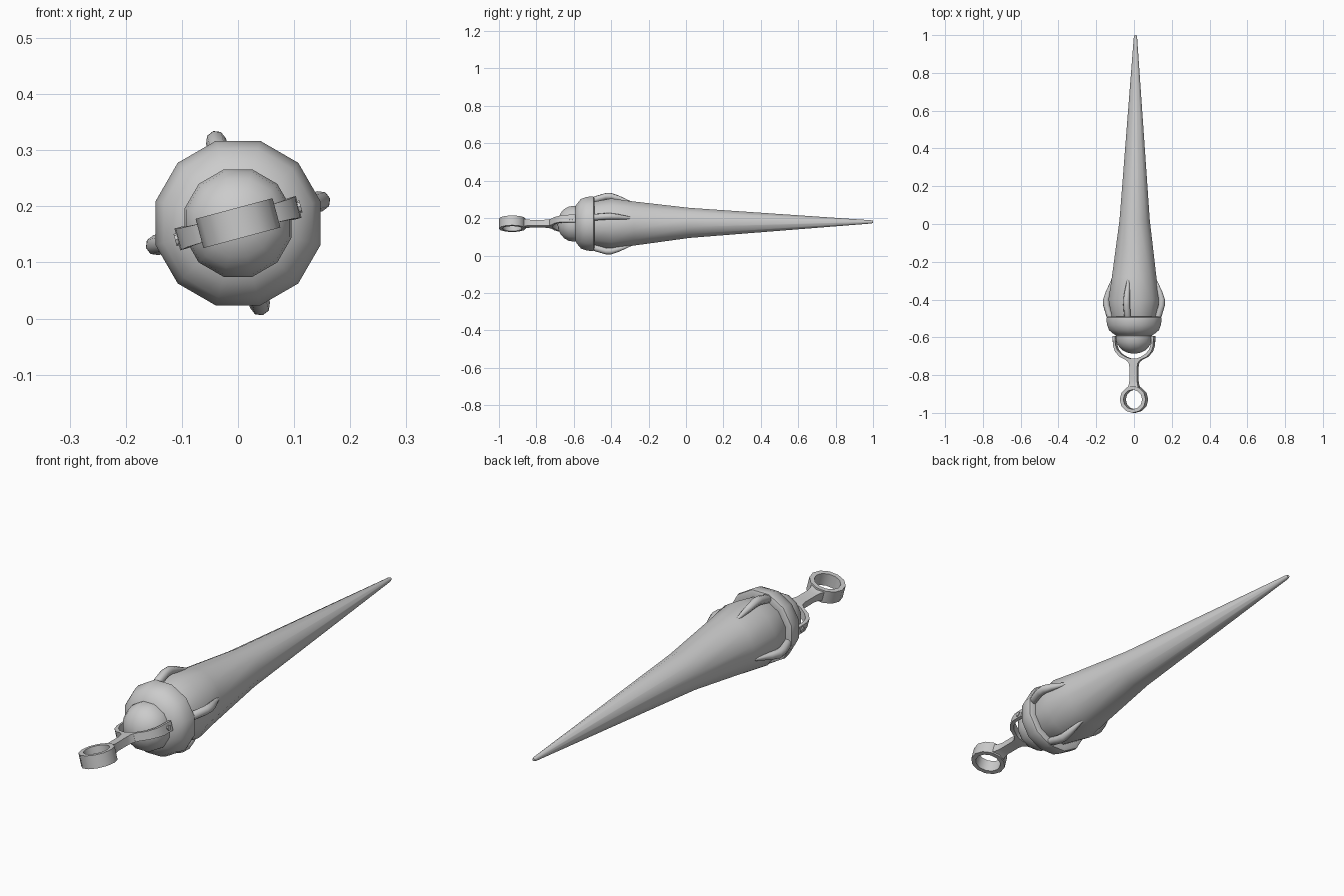
import bpy, bmesh, math
from mathutils import Matrix, Vector

if "Cube" in bpy.data.objects:
    bpy.data.objects.remove(bpy.data.objects["Cube"])

# Everything is built round the y axis, then rolled and lifted into place
PLACE = Matrix.Translation((0, 0, 0.17)) @ Matrix.Rotation(math.radians(-15), 4, 'Y')


def finish(name, bm, angle=40):
    bmesh.ops.recalc_face_normals(bm, faces=bm.faces)
    bm.transform(PLACE)
    me = bpy.data.meshes.new(name)
    bm.to_mesh(me)
    bm.free()
    ob = bpy.data.objects.new(name, me)
    bpy.context.collection.objects.link(ob)
    bpy.ops.object.select_all(action='DESELECT')
    ob.select_set(True)
    bpy.context.view_layer.objects.active = ob
    bpy.ops.object.shade_smooth_by_angle(angle=math.radians(angle))
    return ob


def bridge(bm, rings, closed=False):
    n = len(rings[0])
    pairs = list(zip(rings, rings[1:]))
    if closed:
        pairs.append((rings[-1], rings[0]))
    for a, b in pairs:
        for i in range(n):
            j = (i + 1) % n
            bm.faces.new((a[i], a[j], b[j], b[i]))
    if not closed:
        bm.faces.new(rings[0])
        bm.faces.new(rings[-1])


def lathe(name, profile, bend=(0, 0), n=12, angle=40):
    """profile: (y, radius, bend fraction)"""
    bm = bmesh.new()
    rings = []
    for y, r, f in profile:
        rings.append([bm.verts.new((r * math.cos(t) + bend[0] * f, y, r * math.sin(t) + bend[1] * f))
                      for t in (2 * math.pi * i / n for i in range(n))])
    bridge(bm, rings)
    return finish(name, bm, angle)


# Tapered spike with a swollen root
lathe("spike", [(-0.52, 0.112, 0), (-0.49, 0.122, 0), (-0.40, 0.140, 0), (-0.28, 0.122, 0.1),
                (0.02, 0.083, 0.45), (0.99, 0.009, 1), (1.0, 0.006, 1)], (0.010, 0.0075))

# Collar holding the spike
lathe("collar", [(-0.598, 0.07, 0), (-0.594, 0.092, 0), (-0.582, 0.112, 0), (-0.562, 0.137, 0),
                 (-0.535, 0.147, 0), (-0.505, 0.152, 0), (-0.494, 0.150, 0), (-0.490, 0.140, 0),
                 (-0.492, 0.115, 0)])

# Domed end cap
dome = [(-0.585, 0.09, 0), (-0.592, 0.099, 0)]
for k in range(6):
    t = math.radians(k * 17)
    dome.append((-0.602 - 0.085 * math.sin(t), 0.099 * math.cos(t), 0))
lathe("end_cap", dome)

# Four bent claws gripping the spike: (y, distance from axis, half width)
CLAW = [(-0.515, 0.120, 0.015), (-0.485, 0.135, 0.018), (-0.43, 0.151, 0.0185),
        (-0.40, 0.152, 0.018), (-0.36, 0.141, 0.015), (-0.30, 0.120, 0.007), (-0.27, 0.112, 0.002)]
for c in range(4):
    bm = bmesh.new()
    rings = []
    for y, d, w in CLAW:
        rings.append([bm.verts.new((d + w * math.cos(t), y, w * math.sin(t)))
                      for t in (2 * math.pi * i / 8 for i in range(8))])
    bridge(bm, rings)
    bm.transform(Matrix.Rotation(c * math.pi / 2, 4, 'Y'))
    finish(f"claw_{c + 1}", bm, 50)

# Fork: flat strip arms, swept as matching outer and inner outlines
OUTER = [(0.0, -0.738), (0.022, -0.736), (0.042, -0.718), (0.075, -0.703), (0.100, -0.675),
         (0.110, -0.645), (0.112, -0.592)]
INNER = [(0.0, -0.712), (0.020, -0.711), (0.040, -0.704), (0.066, -0.689), (0.087, -0.666),
         (0.097, -0.640), (0.099, -0.592)]
HALF = [0.017, 0.017, 0.017, 0.017, 0.018, 0.020, 0.020]
bm = bmesh.new()
rings = []
order = [(i, -1) for i in range(6, 0, -1)] + [(i, 1) for i in range(7)]
for i, s in order:
    (ox, oy), (ix, iy), h = OUTER[i], INNER[i], HALF[i]
    rings.append([bm.verts.new(p) for p in ((s * ox, oy, -h), (s * ix, iy, -h), (s * ix, iy, h), (s * ox, oy, h))])
bridge(bm, rings)
finish("fork_arms", bm)

# Stem between fork and ring: (y, half width, half thickness)
bm = bmesh.new()
rings = []
for y, w, h in [(-0.872, 0.034, 0.022), (-0.855, 0.025, 0.018), (-0.83, 0.021, 0.016),
                (-0.76, 0.021, 0.016), (-0.738, 0.024, 0.017), (-0.72, 0.036, 0.0168)]:
    rings.append([bm.verts.new(p) for p in ((-w, y, -h), (w, y, -h), (w, y, h), (-w, y, h))])
bridge(bm, rings)
finish("fork_stem", bm)

# Finger ring
bm = bmesh.new()
rings = []
for i in range(12):
    t = 2 * math.pi * i / 12
    d = Vector((math.cos(t), math.sin(t), 0))
    rings.append([bm.verts.new(Vector((0, -0.929, z)) + d * r)
                  for r, z in ((0.052, -0.027), (0.071, -0.027), (0.071, 0.027), (0.052, 0.027))])
bridge(bm, rings, closed=True)
finish("ring", bm)

# Pivot pins through the fork ends
for s, side in ((-1, "left"), (1, "right")):
    bm = bmesh.new()
    m = Matrix.Translation((s * 0.1, -0.615, 0)) @ Matrix.Rotation(math.pi / 2, 4, 'Y')
    bmesh.ops.create_cone(bm, cap_ends=True, segments=8, radius1=0.011, radius2=0.011, depth=0.032, matrix=m)
    finish(f"pivot_pin_{side}", bm)
